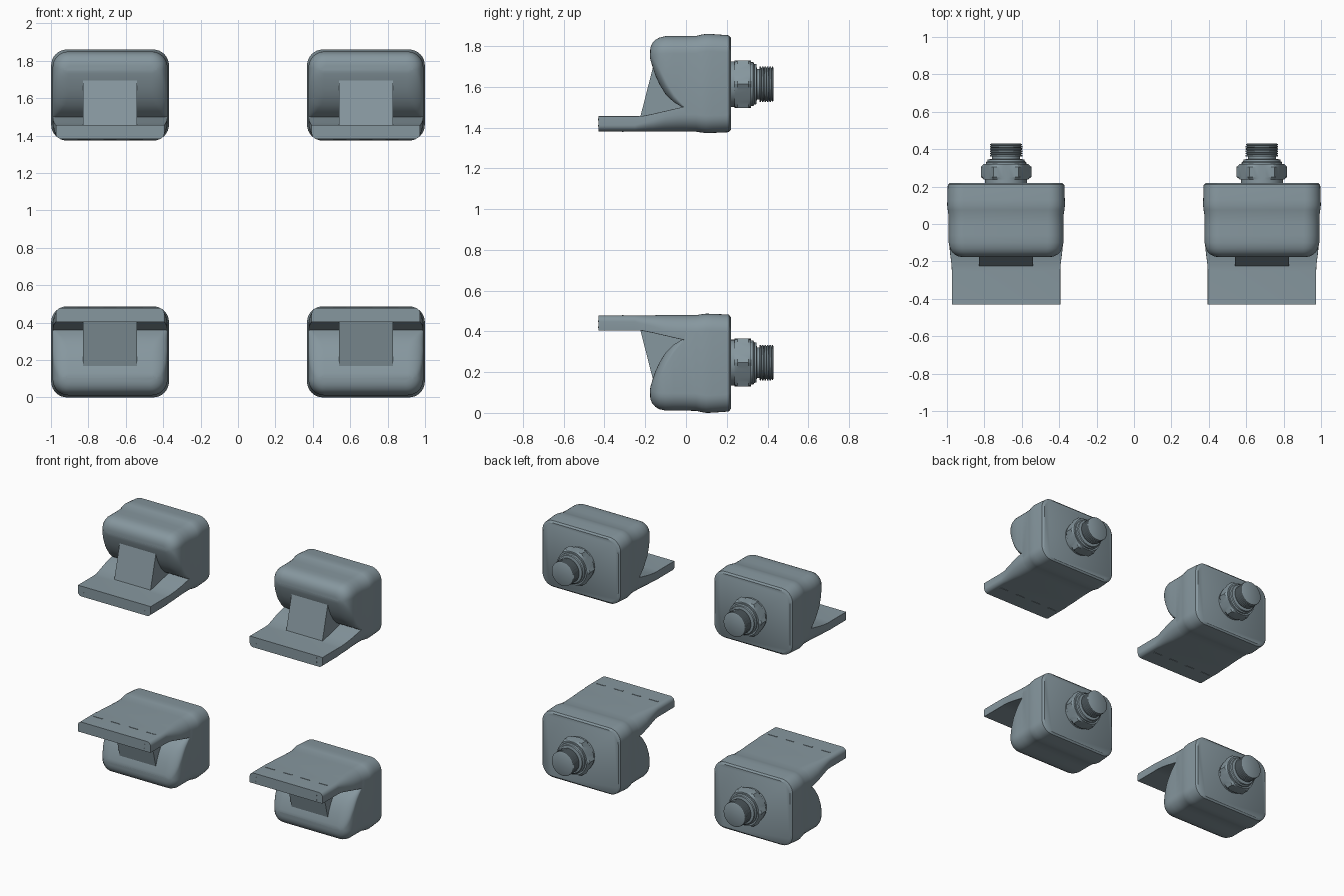
import bpy, bmesh
from math import sin, cos, pi, radians

if "Cube" in bpy.data.objects:
    bpy.data.objects.remove(bpy.data.objects["Cube"])

H = 1.86          # total height, lower units mirror the upper ones about H / 2
CX = 0.684        # unit centre in x
CZ = 1.613        # connector axis height

PAINT = bpy.data.materials.new("blue_grey")
PAINT.diffuse_color = (0.24, 0.31, 0.345, 1)
PAINT.use_nodes = True
PAINT.node_tree.nodes["Principled BSDF"].inputs["Base Color"].default_value = PAINT.diffuse_color


def loft(name, rings, cx, flip, angle=32):
    """Skin closed rings of (x, y, z), cap the ends, place and optionally flip in z."""
    bm = bmesh.new()
    vr = [[bm.verts.new((x + cx, y, H - z if flip else z)) for x, y, z in r] for r in rings]
    n = len(rings[0])
    for a, b in zip(vr, vr[1:]):
        for i in range(n):
            j = (i + 1) % n
            bm.faces.new((a[i], a[j], b[j], b[i]))
    bm.faces.new(vr[0])
    bm.faces.new(vr[-1])
    bmesh.ops.recalc_face_normals(bm, faces=bm.faces)
    me = bpy.data.meshes.new(name)
    bm.to_mesh(me)
    bm.free()
    me.materials.append(PAINT)
    ob = bpy.data.objects.new(name, me)
    bpy.context.collection.objects.link(ob)
    bpy.ops.object.select_all(action='DESELECT')
    ob.select_set(True)
    bpy.context.view_layer.objects.active = ob
    bpy.ops.object.shade_smooth_by_angle(angle=radians(angle))
    return ob


def rrect(y, w, zb, zt, rb, rt, n=8):
    """Rounded rectangle in the xz plane with separate bottom and top radii."""
    pts = []
    for k, (sx, z, r) in enumerate(((1, zt - rt, rt), (-1, zt - rt, rt),
                                    (-1, zb + rb, rb), (1, zb + rb, rb))):
        for i in range(n + 1):
            a = (k + i / n) * pi / 2
            pts.append((sx * (w - r) + r * cos(a), y, z + r * sin(a)))
    return pts


def circle(y, r, n=40):
    return [(r * cos(2 * pi * i / n), y, CZ + r * sin(2 * pi * i / n)) for i in range(n)]


def hexagon(y, limit, n=48):
    """Hexagon with its corners trimmed to a limiting radius."""
    pts = []
    for i in range(n):
        a = 2 * pi * i / n
        r = min(limit, 0.117 / cos((a % (pi / 3)) - pi / 6))
        pts.append((r * cos(a), y, CZ + r * sin(a)))
    return pts


def box(name, x0, x1, y0, y1, z0, z1, cx, flip):
    ring = lambda y: [(x0, y, z0), (x1, y, z0), (x1, y, z1), (x0, y, z1)]
    return loft(name, [ring(y0), ring(y1)], cx, flip)


# Housing front: depth, edge inset, scooped underside height, lower corner radius
FRONT = [(-0.177, .075, 1.745, .012), (-0.174, .055, 1.73, .03), (-0.165, .034, 1.70, .05),
         (-0.15, .018, 1.655, .07), (-0.13, .007, 1.612, .08), (-0.10, 0, 1.563, .07),
         (-0.06, 0, 1.525, .04), (-0.01, 0, 1.495, .01)]
# Housing rear: depth, half width, bottom, top
REAR = [(0.0, .307, 1.38, 1.849), (0.05, .308, 1.38, 1.85), (0.075, .312, 1.376, 1.856),
        (0.10, .315, 1.373, 1.86), (0.13, .314, 1.374, 1.859), (0.20, .312, 1.377, 1.854),
        (0.21, .311, 1.378, 1.853), (0.22, .299, 1.39, 1.841)]
# Flange: depth, half width, bottom, top, lower corner radius
FLANGE = [(-0.43, .29, 1.382, 1.456, .03), (-0.25, .29, 1.382, 1.456, .03),
          (-0.215, .292, 1.382, 1.457, .04), (-0.16, .299, 1.381, 1.468, .055),
          (-0.10, .305, 1.38, 1.482, .075), (-0.04, .307, 1.38, 1.496, .083),
          (0.0, .307, 1.38, 1.504, .085)]
# Connector collar and neck: depth, radius
COLLAR = [(0.315, .108), (0.33, .108), (0.335, .1), (0.345, .098), (0.348, .075), (0.365, .075)]

for cx, side in ((-CX, "left"), (CX, "right")):
    for flip in (False, True):
        tag = f"_{'lower' if flip else 'upper'}_{side}"

        # Rounded housing with scooped front
        rings = [rrect(y, .307 - d, zb, 1.849 - d, rb, max(.025, .085 - d * .8))
                 for y, d, zb, rb in FRONT]
        rings += [rrect(y, w, zb, zt, .085, .085) for y, w, zb, zt in REAR]
        loft("housing" + tag, rings, cx, flip)

        # Mounting flange blending into the housing
        loft("flange" + tag, [rrect(y, w, zb, zt, rb, .002) for y, w, zb, zt, rb in FLANGE],
             cx, flip)

        # Sloped wedge between flange and housing
        wedge = [(-0.225, 1.45), (-0.156, 1.72), (0.02, 1.72), (0.02, 1.45)]
        loft("wedge" + tag, [[(x, y, z) for y, z in wedge] for x in (-.144, .144)], cx, flip)

        # Base washer, hex nut, collar
        loft("washer" + tag, [circle(0.21, .112), circle(0.245, .112)], cx, flip)
        loft("hex_nut" + tag, [hexagon(0.238, .119), hexagon(0.252, .136),
                               hexagon(0.306, .136), hexagon(0.32, .119)], cx, flip, 20)
        loft("collar" + tag, [circle(y, r) for y, r in COLLAR], cx, flip)

        # Threaded end with ridges
        prof = [(0.36, .078)]
        for i in range(5):
            y = 0.362 + i * 0.012
            prof += [(y, .087), (y + .006, .087), (y + .009, .078)]
        prof += [(0.422, .086), (0.426, .086), (0.43, .078)]
        loft("threaded_end" + tag, [circle(y, r) for y, r in prof], cx, flip)

        # Narrow slots on the outer flange face and pin heads on the front edge
        for i in range(4):
            x = -.21 + i * .14
            box(f"slot_{i}" + tag, x - .035, x + .035, -.314, -.306, 1.3795, 1.385, cx, flip)
        for i, (sx, z) in enumerate(((-1, 1.41), (-1, 1.44), (1, 1.41), (1, 1.44))):
            x = sx * .24
            box(f"pin_{i}" + tag, x - .004, x + .004, -.431, -.425, z - .004, z + .004, cx, flip)
